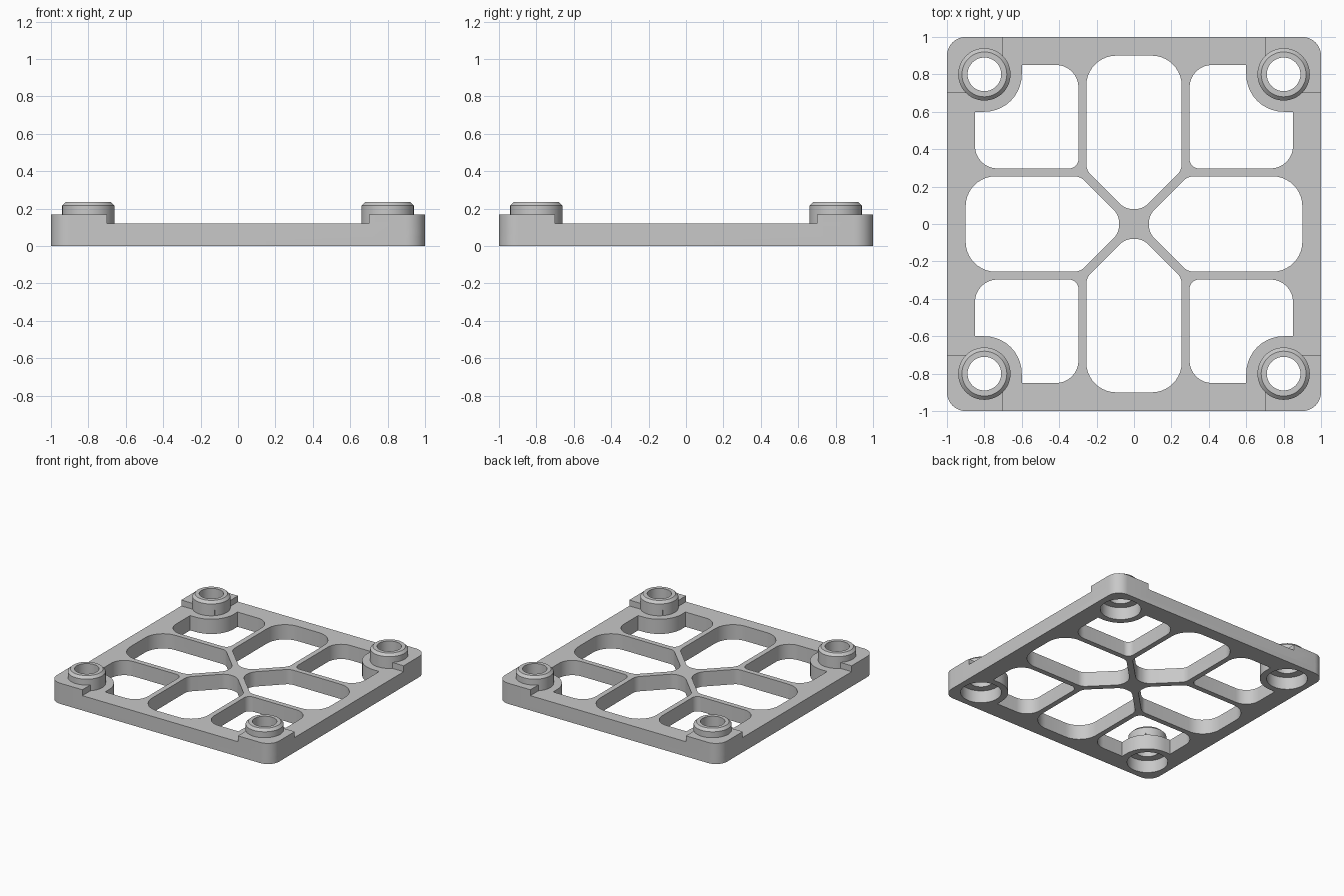
import bpy
import bmesh
import math
from mathutils import Vector

cube = bpy.data.objects.get("Cube")
if cube:
    bpy.data.objects.remove(cube, do_unlink=True)

grey = bpy.data.materials.new("plain grey")
grey.use_nodes = True
colour = (0.578, 0.578, 0.578, 1)
grey.diffuse_color = colour
grey.node_tree.nodes["Principled BSDF"].inputs["Base Color"].default_value = colour

PLATE_TOP, BLOCK_TOP, STUD_TOP = 0.12, 0.168, 0.236
STUD_POS = 0.8
CORNERS = [(1, 1), (-1, 1), (-1, -1), (1, -1)]


def rounded(corners, steps=10):
    """Outline through (x, y, radius) corners, each replaced by a fillet arc."""
    out = []
    for i, (x, y, r) in enumerate(corners):
        p = Vector((x, y))
        if r == 0:
            out.append(p)
            continue
        a = (Vector(corners[i - 1][:2]) - p).normalized()
        b = (Vector(corners[(i + 1) % len(corners)][:2]) - p).normalized()
        half = a.angle(b) / 2
        centre = p + (a + b).normalized() * (r / math.sin(half))
        start = (p + a * (r / math.tan(half)) - centre).normalized()
        end = (p + b * (r / math.tan(half)) - centre).normalized()
        out += [centre + start.slerp(end, k / steps) * r for k in range(steps + 1)]
    return out


def prism(bm, outline, z0, z1):
    low = [bm.verts.new((p.x, p.y, z0)) for p in outline]
    high = [bm.verts.new((p.x, p.y, z1)) for p in outline]
    skin(bm, [low, high])


def lathe(bm, cx, cy, profile, n=48):
    angles = [2 * math.pi * k / n for k in range(n)]
    skin(bm, [[bm.verts.new((cx + r * math.cos(t), cy + r * math.sin(t), z))
               for t in angles] for r, z in profile])


def skin(bm, rings):
    bm.faces.new(rings[0])
    bm.faces.new(rings[-1])
    for a, b in zip(rings, rings[1:]):
        for i in range(len(a)):
            bm.faces.new((a[i - 1], a[i], b[i], b[i - 1]))


def make(name, bm):
    bmesh.ops.recalc_face_normals(bm, faces=bm.faces)
    mesh = bpy.data.meshes.new(name)
    bm.to_mesh(mesh)
    bm.free()
    mesh.materials.append(grey)
    obj = bpy.data.objects.new(name, mesh)
    bpy.context.collection.objects.link(obj)
    return obj


def combine(target, tool, operation):
    mod = target.modifiers.new(tool.name, 'BOOLEAN')
    mod.operation = operation
    mod.solver = 'EXACT'
    mod.object = tool
    bpy.context.view_layer.objects.active = target
    bpy.ops.object.modifier_apply(modifier=mod.name)
    bpy.data.objects.remove(tool, do_unlink=True)


# Square base plate with rounded corners
bm = bmesh.new()
prism(bm, rounded([(x, y, 0.1) for x, y in CORNERS]), 0, PLATE_TOP)
plate = make("base_plate", bm)

# Pockets that leave the ribs: one per corner, one per side
bm = bmesh.new()
corner_pocket = [(0.297, 0.297, 0.05), (0.85, 0.297, 0.12), (0.85, 0.6, 0),
                 (0.6, 0.6, 0.2), (0.6, 0.85, 0), (0.297, 0.85, 0.12)]
side_pocket = [(0.255, 0.9, 0.16), (-0.255, 0.9, 0.16), (-0.255, 0.288, 0.08),
               (-0.047, 0.08, 0.1), (0.047, 0.08, 0.1), (0.255, 0.288, 0.08)]
for k, (sx, sy) in enumerate(CORNERS):
    prism(bm, rounded([(x * sx, y * sy, r) for x, y, r in corner_pocket]), -0.1, 0.3)
    c, s = [(1, 0), (0, 1), (-1, 0), (0, -1)][k]
    prism(bm, rounded([(c * x - s * y, s * x + c * y, r) for x, y, r in side_pocket]), -0.1, 0.3)
combine(plate, make("pocket_cutter", bm), 'DIFFERENCE')

# Raised corner blocks
bm = bmesh.new()
block = [(0.7, 0.7, 0), (1, 0.7, 0), (1, 1, 0.1), (0.7, 1, 0)]
for sx, sy in CORNERS:
    prism(bm, rounded([(x * sx, y * sy, r) for x, y, r in block]), 0.05, BLOCK_TOP)
combine(plate, make("corner_blocks", bm), 'UNION')

# Chamfered studs
bm = bmesh.new()
for sx, sy in CORNERS:
    lathe(bm, sx * STUD_POS, sy * STUD_POS,
          [(0.14, 0.06), (0.14, STUD_TOP - 0.02), (0.12, STUD_TOP)])
combine(plate, make("studs", bm), 'UNION')

# Stepped bores: wide socket below, narrow hole through the stud
bm = bmesh.new()
for sx, sy in CORNERS:
    lathe(bm, sx * STUD_POS, sy * STUD_POS,
          [(0.15, -0.1), (0.15, 0.1), (0.09, 0.1), (0.09, 0.4)])
combine(plate, make("bore_cutter", bm), 'DIFFERENCE')

# Smooth the curved walls, keep the edges crisp
bpy.ops.object.select_all(action='DESELECT')
plate.select_set(True)
bpy.context.view_layer.objects.active = plate
bpy.ops.object.shade_smooth_by_angle(angle=math.radians(30))
